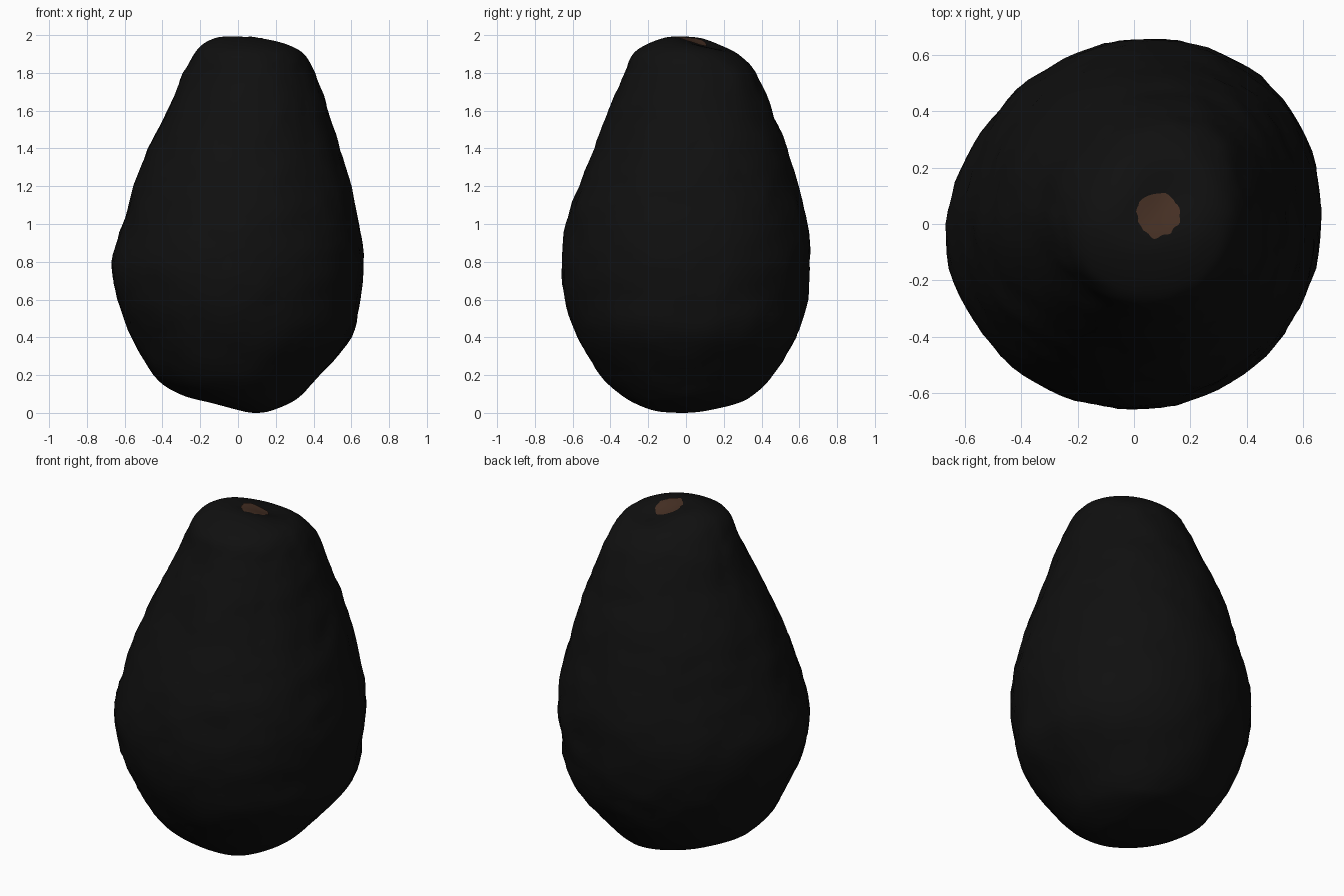
import bpy, bmesh, math
from mathutils import Vector, noise

cube = bpy.data.objects.get("Cube")
if cube:
    bpy.data.objects.remove(cube)


def material(name, color, roughness=0.9):
    m = bpy.data.materials.new(name)
    m.use_nodes = True
    m.diffuse_color = (*color, 1)
    bsdf = m.node_tree.nodes["Principled BSDF"]
    bsdf.inputs["Base Color"].default_value = (*color, 1)
    bsdf.inputs["Roughness"].default_value = roughness
    return m


def loft(name, rings, mat, cap_bottom):
    """Skin a list of equal rings, closing the last one (and the first if asked)."""
    bm = bmesh.new()
    loops = [[bm.verts.new(p) for p in ring] for ring in rings]
    for a, b in zip(loops, loops[1:]):
        for i in range(len(a)):
            j = (i + 1) % len(a)
            bm.faces.new((a[i], a[j], b[j], b[i]))
    bm.faces.new(loops[-1])
    if cap_bottom:
        bm.faces.new(loops[0][::-1])
    mesh = bpy.data.meshes.new(name)
    bm.to_mesh(mesh)
    bm.free()
    mesh.materials.append(mat)
    mesh.shade_smooth()
    obj = bpy.data.objects.new(name, mesh)
    bpy.context.collection.objects.link(obj)
    return obj


def spline(a, b, c, d, t):
    """Catmull-Rom blend of four stations, between b and c."""
    return [q + t / 2 * (r - p + t * (2*p - 5*q + 4*r - s + t * (3*(q - r) + s - p)))
            for p, q, r, s in zip(a, b, c, d)]


# Fruit stations: z, then the left-right and front-back limits
STATIONS = [
    (0.0, .08, .11, -.04, 0), (.01, .02, .17, -.16, .10), (.05, -.13, .27, -.27, .27),
    (.1, -.31, .34, -.35, .36), (.2, -.45, .43, -.455, .46), (.4, -.565, .6, -.575, .58),
    (.6, -.64, .64, -.64, .64), (.8, -.665, .66, -.66, .655), (1, -.61, .64, -.63, .64),
    (1.2, -.55, .595, -.57, .59), (1.4, -.475, .54, -.485, .535),
    (1.6, -.375, .475, -.41, .455), (1.8, -.285, .405, -.325, .37),
    (1.9, -.235, .345, -.28, .28), (1.95, -.19, .27, -.21, .2),
    (1.985, -.12, .17, -.12, .12), (1.995, -.05, .1, -.06, .06), (1.995, .02, .03, 0, .01),
]
SEGMENTS, STEPS = 80, 5


def fruit_ring(station):
    z, x0, x1, y0, y1 = station
    ring = []
    for i in range(SEGMENTS):
        a = math.tau * i / SEGMENTS
        # The back half leans toward its left side
        lean = 1 + (0.045 * math.sin(2 * a) if a < math.pi else 0)
        dx, dy = math.cos(a) * lean, math.sin(a) * lean
        p = Vector(((x0 + x1 + (x1 - x0) * dx) / 2, (y0 + y1 + (y1 - y0) * dy) / 2, z))
        # Leathery bumps, fading toward the ends
        fade = min(1, z / .3, (2 - z) / .2)
        bump = .01 * noise.noise(p * 7) + .006 * noise.noise(p * 17)
        p += Vector((dx, dy, 0)) * bump * fade
        # Dent around the stem scar
        if z > 1.8:
            p.z -= .045 * math.exp(-((p.x - .12)**2 + (p.y - .1)**2) / .014)
        ring.append(p)
    return ring


rings = []
for k in range(len(STATIONS) - 1):
    four = [STATIONS[max(0, min(len(STATIONS) - 1, k + o))] for o in (-1, 0, 1, 2)]
    rings += [fruit_ring(spline(*four, s / STEPS)) for s in range(STEPS)]
rings.append(fruit_ring(STATIONS[-1]))
skin = loft("fruit_skin", rings, material("black skin", (.005, .005, .005)), True)

# Ragged stem scar laid over the top of the fruit
scar_rings = []
for level in range(8, 0, -1):
    ring = []
    for i in range(40):
        a = math.tau * i / 40
        d = Vector((math.cos(a), math.sin(a), 0))
        r = (.077 + .012 * noise.noise(d * 2.5) + .006 * noise.noise(d * 9)) * level / 8
        ring.append(Vector((.085, .03, 2.1)) + d * r)
    scar_rings.append(ring)
scar = loft("stem_scar", scar_rings, material("brown stem scar", (.062, .03, .018)), False)
wrap = scar.modifiers.new("lay on skin", "SHRINKWRAP")
wrap.target = skin
wrap.wrap_method = "PROJECT"
wrap.use_project_z = True
wrap.use_positive_direction = False
wrap.use_negative_direction = True
wrap.wrap_mode = "ABOVE_SURFACE"
wrap.offset = .004
